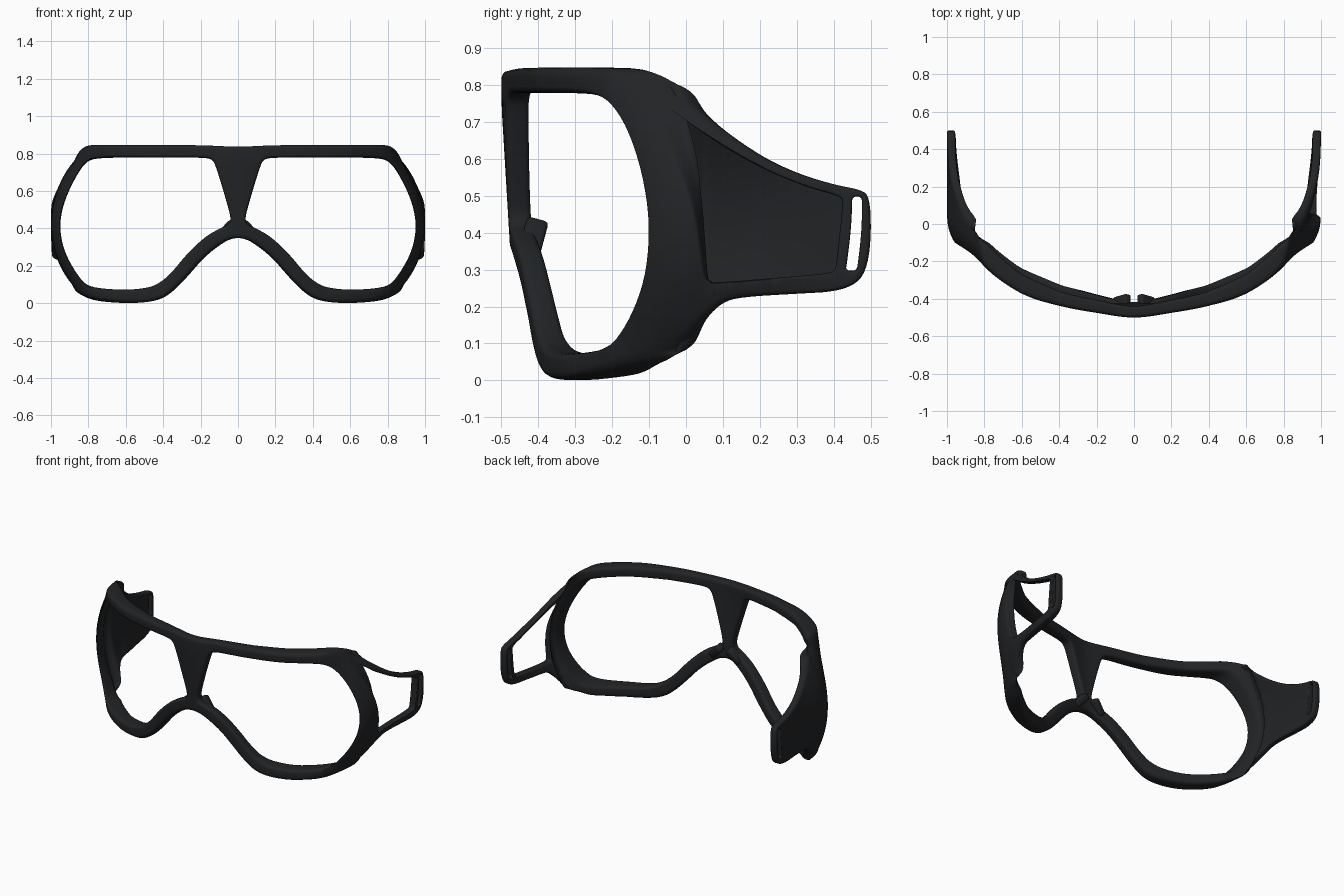
import bpy, bmesh, math
from mathutils import Vector, Matrix

if "Cube" in bpy.data.objects:
    bpy.data.objects.remove(bpy.data.objects["Cube"])

# The frame is drawn flat as (s, z) outlines, then wrapped around the face.
# s equals x across the front, and y + 0.97 along the temples and arms.
PLAN = [(-.2, -.2, -.475), (0, 0, -.5), (.2, .2, -.475), (.4, .4, -.437), (.6, .6, -.372),
        (.72, .79, -.25), (.79, .88, -.18), (.87, .957, -.10), (.92, .983, -.05),
        (.97, .996, 0), (1.05, 1, .08), (1.25, 1, .28), (1.47, 1, .5), (1.6, 1, .63)]
THICK = [(0, .06), (.4, .075), (.6, .115), (.7, .155), (.8, .125), (.88, .085),
         (.97, .055), (1.1, .043), (1.6, .043)]


def smoothstep(a, b, v):
    t = min(1, max(0, (v - a) / (b - a)))
    return t * t * (3 - 2 * t)


def plan(s):
    i = 1
    while i < len(PLAN) - 3 and s > PLAN[i + 1][0]:
        i += 1
    p0, p1, p2, p3 = PLAN[i - 1:i + 3]
    h = p2[0] - p1[0]
    t = (s - p1[0]) / h
    out = []
    for k in (1, 2):
        m1 = (p2[k] - p0[k]) / (p2[0] - p0[0]) * h
        m2 = (p3[k] - p1[k]) / (p3[0] - p1[0]) * h
        out.append((2*t**3 - 3*t*t + 1) * p1[k] + (t**3 - 2*t*t + t) * m1
                   + (3*t*t - 2*t**3) * p2[k] + (t**3 - t*t) * m2)
    return out


def thickness(s):
    for (a, ta), (b, tb) in zip(THICK, THICK[1:]):
        if s <= b:
            return ta + (tb - ta) * (s - a) / (b - a)
    return THICK[-1][1]


def outer_point(s, z):
    a = abs(s)
    x, y = plan(a)
    dome = smoothstep(.66, .97, a) * (1 - .8 * smoothstep(1.1, 1.42, a))
    x -= (z - .42) ** 2 * dome
    y += min(.035, max(0, .06 * (.75 - z))) * (1 - smoothstep(.5, .87, a))
    return Vector((math.copysign(1, s) * x, y, z))


def wrap(s, d, z):
    a = abs(s)
    tan = outer_point(s + .004, z) - outer_point(s - .004, z)
    normal = Vector((-tan.y, tan.x, 0)).normalized()
    # the temple rims are cut nearly straight back, the arms across
    back = Vector((math.copysign(-.13, s), 1, 0)).normalized()
    k = smoothstep(.3, .6, a) * (1 - smoothstep(.84, 1.08, a))
    inward = normal.lerp(back, k).normalized()
    return outer_point(s, z) + inward * d * thickness(a)


def soften(pts, times=2):
    for _ in range(times):
        new = []
        for (a, b), (c, d) in zip(pts, pts[1:] + pts[:1]):
            new += [(.75*a + .25*c, .75*b + .25*d), (.25*a + .75*c, .25*b + .75*d)]
        pts = new
    return pts


def side(pts):
    return [(y + .97, z) for y, z in pts]


def mirror(pts):
    return [(-s, z) for s, z in reversed(pts)]


# Outer outline, right half from top centre to nose
half = [(0, .835), (.2, .845), (.5, .847), (.65, .847)] + side([
    (-.25, .846), (-.2, .836), (-.15, .82), (-.1, .805), (-.05, .788), (0, .76), (.1, .68),
    (.2, .607), (.3, .56), (.4, .53), (.47, .517), (.497, .5), (.502, .4), (.492, .31),
    (.465, .262), (.4, .24), (.3, .235), (.15, .226), (.1, .212), (.05, .17), (0, .115),
    (-.05, .085), (-.1, .068), (-.15, .053), (-.2, .04), (-.25, .022), (-.3, .008)]) + [
    (.6, 0), (.5, .004), (.42, .02), (.36, .06), (.28, .14), (.18, .255), (.085, .325), (.03, .348)]
outline = half + mirror(half[1:])

# Lens opening
lens = [(.18, .778), (.3, .778), (.55, .778)] + side([
    (-.28, .778), (-.22, .755), (-.17, .68), (-.13, .56), (-.11, .43), (-.118, .3), (-.15, .2),
    (-.2, .12), (-.24, .092), (-.3, .076)]) + [
    (.6, .072), (.525, .076), (.44, .095), (.365, .155), (.28, .26), (.18, .355), (.1, .4),
    (.05, .42), (.04, .45), (.05, .5), (.12, .73), (.14, .768)]

# Strap slot, and the open panel that exists on the right arm only
slot = side([(.45, .498), (.476, .498), (.477, .47), (.475, .4), (.466, .32), (.462, .297),
             (.432, .297), (.436, .32), (.446, .4), (.45, .47)])
panel = side([(-.095, .75), (-.03, .61), (.02, .48), (.04, .36), (.05, .28), (.06, .266), (.1, .266),
              (.25, .278), (.39, .29), (.405, .3), (.412, .36), (.425, .48), (.42, .498),
              (.33, .522), (.2, .575), (.05, .665), (-.05, .735), (-.08, .752)])


def add_contour(bm, pts, radius, hole):
    """Rounded wall around one contour; returns its front and back cap edges."""
    pts = soften(pts)
    n = len(pts)
    area = sum(a[0]*b[1] - b[0]*a[1] for a, b in zip(pts, pts[1:] + pts[:1]))
    sign = (1 if area > 0 else -1) * (-1 if hole else 1)
    steps = 4
    prof = [(1 - math.sin(k*math.pi/2/steps), .28*(1 - math.cos(k*math.pi/2/steps)))
            for k in range(steps + 1)]
    prof += [(i, 1 - d) for i, d in reversed(prof)]
    rings = []
    for inset, depth in prof:
        ring = []
        for i, (s, z) in enumerate(pts):
            a, b = pts[i - 1], pts[(i + 1) % n]
            t = Vector((b[0] - a[0], b[1] - a[1])).normalized()
            r = min(radius, .022 - .012 * smoothstep(.95, 1.25, abs(s))) * inset * sign
            ring.append(bm.verts.new((s - t.y * r, depth, z + t.x * r)))
        rings.append(ring)
    for r0, r1 in zip(rings, rings[1:]):
        for i in range(n):
            j = (i + 1) % n
            bm.faces.new((r0[i], r0[j], r1[j], r1[i]))
    return [[bm.edges.get((r[i], r[(i + 1) % n])) for i in range(n)]
            for r in (rings[0], rings[-1])]


def finish(bm, name):
    bmesh.ops.recalc_face_normals(bm, faces=bm.faces[:])
    me = bpy.data.meshes.new(name)
    bm.to_mesh(me)
    bm.free()
    ob = bpy.data.objects.new(name, me)
    bpy.context.collection.objects.link(ob)
    me.materials.append(black)
    bpy.ops.object.select_all(action='DESELECT')
    ob.select_set(True)
    bpy.context.view_layer.objects.active = ob
    bpy.ops.object.shade_smooth_by_angle(angle=math.radians(40))
    return ob


black = bpy.data.materials.new("matte_black")
black.diffuse_color = (.016, .017, .019, 1)
black.use_nodes = True
black.node_tree.nodes["Principled BSDF"].inputs["Base Color"].default_value = black.diffuse_color

# Goggle frame: flat rounded plate, sliced finely, then wrapped
bm = bmesh.new()
front, back = [], []
for pts, radius, hole in [(outline, .022, False), (lens, .016, True), (mirror(lens), .016, True),
                          (slot, .004, True), (mirror(slot), .004, True), (panel, .005, True)]:
    f, b = add_contour(bm, pts, radius, hole)
    front += f
    back += b
for edges in (front, back):
    bmesh.ops.triangle_fill(bm, use_beauty=True, use_dissolve=False, edges=edges, normal=(0, 1, 0))
cuts = [((-1.4513 + .0301 * i, 0, 0), (1, 0, 0)) for i in range(97)]
cuts += [((0, 0, .0217 + .0503 * i), (0, 0, 1)) for i in range(17)]
for co, no in cuts:
    bmesh.ops.bisect_plane(bm, geom=bm.verts[:] + bm.edges[:] + bm.faces[:], dist=1e-5,
                           plane_co=co, plane_no=no)
for v in bm.verts:
    v.co = wrap(*v.co)
finish(bm, "goggle_frame")

# Nose pads behind the bridge
for sx, label in ((1, "right"), (-1, "left")):
    bm = bmesh.new()
    bmesh.ops.create_cube(bm, size=1)
    bmesh.ops.scale(bm, vec=(.105, .06, .045), verts=bm.verts[:])
    bmesh.ops.bevel(bm, geom=bm.edges[:], offset=.013, segments=3, profile=.5, affect='EDGES')
    turn = Matrix.Rotation(math.radians(-15), 4, 'X') @ Matrix.Rotation(sx * math.radians(48), 4, 'Y')
    bm.transform(Matrix.Translation((sx * .064, -.413, .39)) @ turn)
    finish(bm, "nose_pad_" + label)
